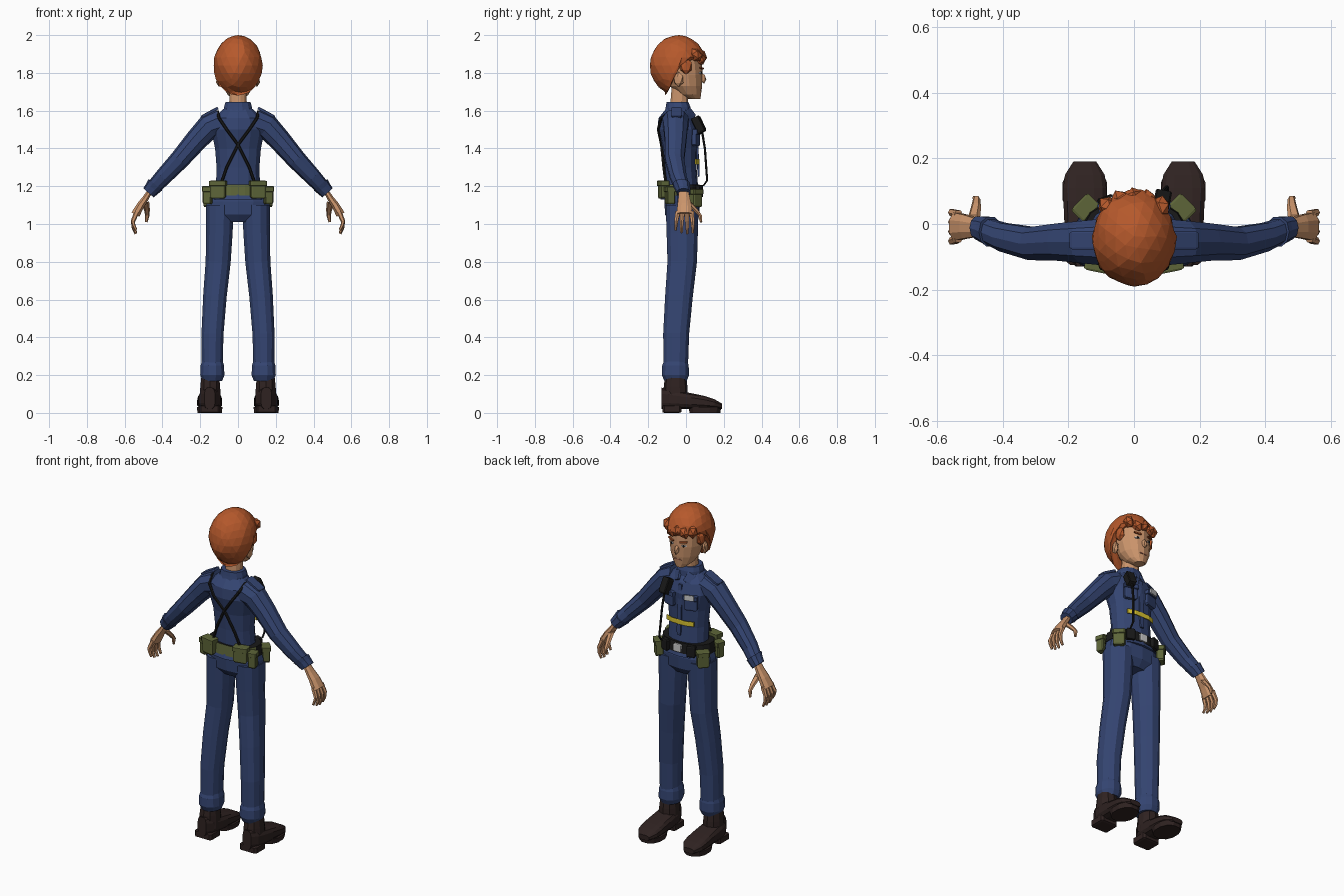
import bpy, bmesh, math, random
from mathutils import Vector, Matrix, Euler

random.seed(4)
if "Cube" in bpy.data.objects:
    bpy.data.objects.remove(bpy.data.objects["Cube"])


def material(name, *rgb):
    mat = bpy.data.materials.new(name)
    mat.use_nodes = True
    mat.diffuse_color = (*rgb, 1)
    shader = mat.node_tree.nodes["Principled BSDF"]
    shader.inputs["Base Color"].default_value = (*rgb, 1)
    return mat


NAVY = material("navy cloth", .035, .06, .17)
SKIN = material("skin", .6, .3, .15)
GINGER = material("ginger hair", .47, .1, .025)
LEATHER = material("dark leather", .028, .016, .015)
BLACK = material("black strap", .01, .01, .01)
OLIVE = material("olive canvas", .11, .13, .04)
YELLOW = material("yellow", .7, .55, .03)
SILVER = material("silver", .6, .6, .6)
LIP = material("dark lip", .35, .13, .08)


def finish(name, bm, mat, mirror):
    bmesh.ops.recalc_face_normals(bm, faces=bm.faces)
    mesh = bpy.data.meshes.new(name)
    bm.to_mesh(mesh)
    bm.free()
    mesh.materials.append(mat)
    part = bpy.data.objects.new(name, mesh)
    bpy.context.collection.objects.link(part)
    if mirror:
        part.modifiers.new("Mirror", "MIRROR").use_mirror_merge = False
    return part


def signed_power(value, power):
    return math.copysign(abs(value) ** power, value)


def loft(name, rings, mat, mirror=False, sides=12, power=.9):
    """Skin rings given as (centre, half axis, other half axis)."""
    bm = bmesh.new()
    loops = []
    for centre, across, along in rings:
        loop = []
        for step in range(sides):
            angle = math.tau * (step + .5) / sides
            offset = across * signed_power(math.cos(angle), power)
            offset += along * signed_power(math.sin(angle), power)
            loop.append(bm.verts.new(centre + offset))
        loops.append(loop)
    for lower, upper in zip(loops, loops[1:]):
        for i in range(sides):
            j = (i + 1) % sides
            bm.faces.new((lower[i], lower[j], upper[j], upper[i]))
    bm.faces.new(loops[0])
    bm.faces.new(loops[-1])
    return finish(name, bm, mat, mirror)


def column(name, levels, mat, x=0, depth=1, **options):
    """Stack of level ovals given as (height, y, half width)."""
    rings = [(Vector((x, y, z)), Vector((half, 0, 0)), Vector((0, half * depth, 0)))
             for z, y, half in levels]
    return loft(name, rings, mat, **options)


def limb(name, points, start, end, mat, flat=1, **options):
    """Tube through points, tapering evenly from start to end radius."""
    points = [Vector(point) for point in points]
    last = len(points) - 1
    rings = []
    for i, point in enumerate(points):
        tangent = points[min(i + 1, last)] - points[max(i - 1, 0)]
        side = tangent.cross(Vector((0, 1, 0))).normalized()
        radius = start + (end - start) * i / last
        rings.append((point, Vector((0, radius, 0)), side * radius * flat))
    return loft(name, rings, mat, **options)


def place(bm, loc, size, tilt, turn):
    bm.transform(Matrix.Translation(loc) @ Euler((*tilt, turn)).to_matrix().to_4x4()
                 @ Matrix.Diagonal((*size, 1)))


def box(name, loc, size, mat, tilt=(0, 0), turn=0, mirror=False):
    bm = bmesh.new()
    bmesh.ops.create_cube(bm, size=1)
    bmesh.ops.bevel(bm, geom=bm.edges[:], offset=.1, segments=1, affect="EDGES")
    place(bm, loc, size, tilt, turn)
    return finish(name, bm, mat, mirror)


def ball(name, loc, size, mat, tilt=(0, 0), turn=0, mirror=False, detail=1):
    bm = bmesh.new()
    bmesh.ops.create_icosphere(bm, subdivisions=detail, radius=1)
    place(bm, loc, size, tilt, turn)
    return finish(name, bm, mat, mirror)


def pouch(name, loc, width, turn):
    """Belt pouch with an overhanging flap, on both sides."""
    box(name, loc, (width, .045, .09), OLIVE, turn=turn, mirror=True)
    lid = Vector(loc) + Vector((0, 0, .035))
    box(name + "_flap", lid, (width + .008, .055, .03), OLIVE, turn=turn, mirror=True)


# Neck, head and face, which looks along +y
column("neck", [(1.57, -.04, .05), (1.75, -.03, .045)], SKIN)
column("head", [(1.662, .045, .03), (1.685, .02, .057), (1.73, 0, .082),
                (1.79, -.01, .094), (1.88, -.02, .098), (1.94, -.03, .07)],
       SKIN, depth=1.04, sides=14, power=1)
ball("nose", (0, .088, 1.772), (.015, .019, .03), SKIN, tilt=(.3, 0))
ball("ears", (.1, -.04, 1.765), (.016, .03, .04), SKIN, turn=-.3, mirror=True)
ball("eyes", (.04, .076, 1.8), (.018, .006, .008), SILVER, turn=-.4, mirror=True)
ball("pupils", (.04, .08, 1.8), (.007, .004, .008), BLACK, turn=-.4, mirror=True)
box("eyebrows", (.042, .083, 1.825), (.045, .009, .009), GINGER, (0, -.15), -.35, True)
box("mouth", (0, .078, 1.712), (.045, .009, .008), LIP)

# Hair: a faceted bowl pulled back below the fringe line
hair = ball("hair", (0, -.04, 1.84), (.13, .15, .16), GINGER, detail=3)
for vert in hair.data.vertices:
    if vert.co.z < 1.865:
        vert.co.y = min(vert.co.y, (vert.co.z - 1.9) / 2)
    vert.co.x *= random.uniform(.97, 1.02)
    vert.co.y += random.uniform(-.004, .004)
for step in range(-2, 3):
    x = step * .04
    ball("fringe_lock", (x, .078 - 4 * x * x, 1.885 + random.uniform(-.01, .01)),
         (.03, .034, .04), GINGER, tilt=(.4, random.uniform(-.5, .5)), turn=-x * 6)
ball("sideburns", (.1, 0, 1.835), (.02, .035, .045), GINGER, mirror=True)

# Shirt body, collar, pockets and shoulder tabs
column("shirt", [(1.13, -.025, .15), (1.21, -.025, .119), (1.3, -.03, .116),
                 (1.4, -.033, .124), (1.5, -.042, .146), (1.56, -.05, .13),
                 (1.61, -.047, .08)], NAVY, depth=.74, sides=14)
column("collar", [(1.57, -.045, .085), (1.62, -.042, .076), (1.645, -.045, .068)],
       NAVY, depth=.88)
box("collar_points", (.04, .022, 1.585), (.05, .016, .06), NAVY, (.5, .5), -.4, True)
box("chest_pockets", (.07, .053, 1.455), (.075, .026, .085), NAVY, turn=-.28, mirror=True)
box("pocket_flaps", (.07, .058, 1.488), (.082, .03, .028), NAVY, turn=-.28, mirror=True)
box("button_placket", (0, .06, 1.4), (.026, .012, .3), NAVY, tilt=(.05, 0))
box("shoulder_tabs", (.15, -.05, 1.59), (.1, .055, .016), NAVY, tilt=(0, .5), mirror=True)

# Sleeves with gathered cuffs
limb("sleeves", [(.09, -.055, 1.54), (.155, -.055, 1.515), (.22, -.055, 1.445),
                 (.31, -.06, 1.34), (.4, -.04, 1.245), (.46, -.016, 1.18)],
     .074, .038, NAVY, mirror=True, sides=10)
limb("sleeve_cuffs", [(.437, -.024, 1.208), (.452, -.018, 1.19), (.474, -.012, 1.165)],
     .047, .037, NAVY, mirror=True, sides=10)

# Hands
limb("palms", [(.462, -.013, 1.18), (.49, -.01, 1.135), (.515, -.008, 1.1),
               (.543, -.008, 1.05)], .026, .046, SKIN, flat=.55, mirror=True, sides=8)
for i, name in enumerate(("little", "ring", "middle", "index")):
    y = -.043 + i * .024
    tip = .948 + .005 * abs(i - 2) ** 2
    limb(name + "_fingers", [(.535, y, 1.065), (.556, y * 1.2, 1.015),
                             (.553, y * 1.25, tip + .03), (.54, y * 1.25, tip)],
         .014, .007, SKIN, mirror=True, sides=6)
limb("thumbs", [(.49, .01, 1.115), (.482, .05, 1.075), (.48, .075, 1.045),
                (.486, .08, 1.01)], .02, .007, SKIN, mirror=True, sides=6)

# Trousers with gathered hems
column("trouser_seat", [(1.01, -.02, .11), (1.05, -.02, .165), (1.12, -.02, .172),
                        (1.19, -.025, .15)], NAVY, depth=.55, sides=14)
limb("trouser_legs", [(.096, -.02, 1.1), (.099, -.02, .95), (.105, -.02, .8),
                      (.122, -.037, .62), (.135, -.052, .42), (.137, -.055, .2)],
     .09, .066, NAVY, flat=.85, mirror=True)
column("trouser_hems", [(.285, -.054, .054), (.25, -.056, .064), (.2, -.056, .066),
                        (.17, -.055, .054)], NAVY, x=.136, depth=1.13, mirror=True)

# Boots: ankle shaft, sloping rounded foot, heel and sole
column("boot_shafts", [(.21, -.055, .047), (.14, -.055, .055), (.06, -.055, .058)],
       LEATHER, x=.147, depth=1.14, mirror=True, sides=10)
foot = []
for step in range(9):
    t = step / 8
    tall = (.135 - .06 * t) * (1 - t ** 8 / 3)
    wide = (.058 + .014 * t) * (1 - abs(2 * t - 1) ** 5 / 2)
    foot.append((Vector((.15, -.13 + .32 * t, (tall + .02) / 2)),
                 Vector((wide, 0, 0)), Vector((0, 0, (tall - .02) / 2))))
loft("boot_feet", foot, LEATHER, mirror=True, power=.65)
box("boot_heels", (.15, -.075, .02), (.112, .1, .04), LEATHER, mirror=True)
column("boot_soles", [(0, .1, .066), (.03, .1, .07)], LEATHER, x=.15, depth=1.27, mirror=True)

# Belt: olive at the back, black at the front, with pouches
belt = column("belt", [(1.15, -.025, .165), (1.21, -.025, .155)], BLACK, depth=.64, sides=16)
belt.data.materials.append(OLIVE)
for face in belt.data.polygons:
    face.material_index = int(face.normal.y < -.3)
box("buckle", (0, .08, 1.178), (.05, .016, .045), SILVER)
pouch("back_pouches", (.105, -.12, 1.18), .08, .2)
pouch("side_pouches", (.16, -.085, 1.15), .045, .3)
pouch("front_pouches", (.148, .05, 1.135), .065, -.8)
box("belt_cases", (.085, .07, 1.175), (.05, .03, .065), BLACK, turn=-.35, mirror=True)

# Crossed straps on the back
limb("back_straps", [(.11, -.085, 1.6), (.1, -.132, 1.56), (.06, -.147, 1.5),
                     (0, -.13, 1.42), (-.06, -.118, 1.3), (-.095, -.105, 1.2)],
     .008, .008, BLACK, mirror=True, sides=6)

# Chest radio with hanging cord, badge and yellow bar
box("radio", (.085, .068, 1.525), (.05, .045, .09), BLACK, tilt=(.45, 0), turn=-.2)
limb("radio_cord", [(.085, .085, 1.49), (.09, .1, 1.4), (.1, .112, 1.23), (.1, .09, 1.2)],
     .007, .006, BLACK, sides=6)
box("badge", (-.074, .078, 1.495), (.055, .009, .032), SILVER, turn=.28)
limb("yellow_bar", [(-.09, .052, 1.33), (-.045, .068, 1.33), (.045, .068, 1.33),
                    (.09, .052, 1.33)], .004, .004, YELLOW, flat=3.5, power=.4)
